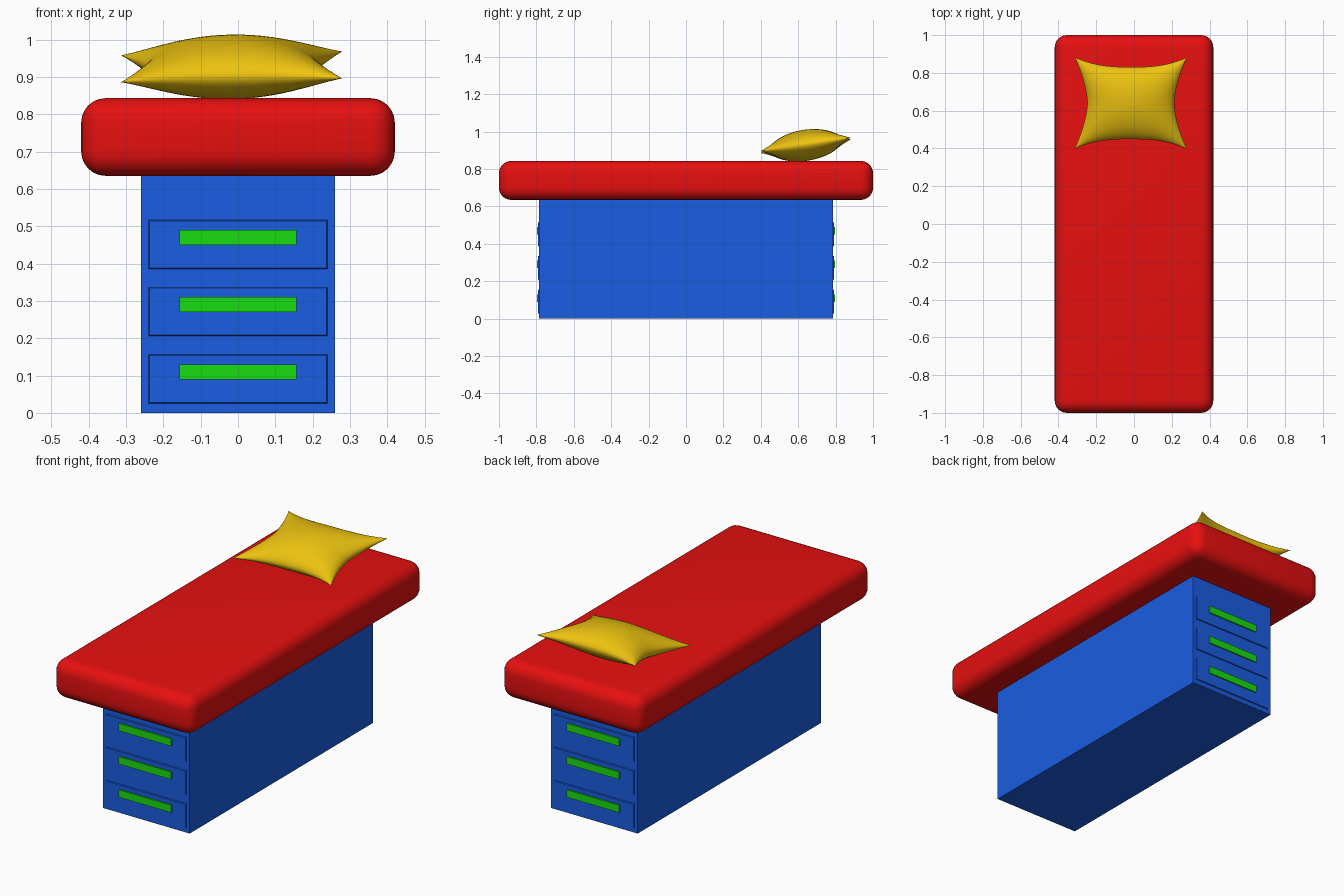
import bpy, bmesh, math
from mathutils import Matrix, Vector

if "Cube" in bpy.data.objects:
    bpy.data.objects.remove(bpy.data.objects["Cube"])


def material(name, rgb):
    m = bpy.data.materials.new(name)
    m.diffuse_color = (*rgb, 1)
    m.use_nodes = True
    m.node_tree.nodes["Principled BSDF"].inputs["Base Color"].default_value = m.diffuse_color
    return m


BLUE = material("blue", (0.01, 0.11, 0.75))
RED = material("red", (0.80, 0.005, 0.005))
GREEN = material("green", (0.01, 0.72, 0.005))
YELLOW = material("yellow", (0.85, 0.55, 0.005))


def finish(bm, name, mat):
    bmesh.ops.recalc_face_normals(bm, faces=bm.faces)
    mesh = bpy.data.meshes.new(name)
    bm.to_mesh(mesh)
    bm.free()
    mesh.materials.append(mat)
    obj = bpy.data.objects.new(name, mesh)
    bpy.context.collection.objects.link(obj)
    return obj


def box(name, size, loc, mat, bevel=0, segments=1, taper_side=0, taper=0):
    bm = bmesh.new()
    bmesh.ops.create_cube(bm, size=1)
    for v in bm.verts:
        v.co = Vector(a * b for a, b in zip(v.co, size))
        # outer face shrinks to give a chamfered rim
        if taper_side and v.co.y * taper_side > 0:
            v.co.x -= math.copysign(taper, v.co.x)
            v.co.z -= math.copysign(taper, v.co.z)
        v.co += Vector(loc)
    if bevel:
        bmesh.ops.bevel(bm, geom=bm.edges[:], offset=bevel, segments=segments,
                        profile=0.5, affect='EDGES')
    return finish(bm, name, mat)


def smooth(obj, angle):
    bpy.ops.object.select_all(action='DESELECT')
    obj.select_set(True)
    bpy.context.view_layer.objects.active = obj
    bpy.ops.object.shade_smooth_by_angle(angle=math.radians(angle))


# Cabinet base
box("cabinet", (0.52, 1.57, 0.64), (0, 0, 0.32), BLUE)

# Three drawers with handles at each end
for end, side in (("front", -1), ("back", 1)):
    for i, z in enumerate((0.091, 0.271, 0.451)):
        box(f"{end}_drawer_{i + 1}", (0.486, 0.012, 0.138), (0, side * 0.784, z),
            BLUE, taper_side=side, taper=0.006)
        box(f"{end}_handle_{i + 1}", (0.314, 0.012, 0.04), (0, side * 0.791, z + 0.019), GREEN)

# Mattress with rounded edges
mattress = box("mattress", (0.84, 2.0, 0.208), (0, 0, 0.739), RED, bevel=0.065, segments=6)
smooth(mattress, 40)

# Pillow: two puffed sheets joined at a pinched seam
bm = bmesh.new()
for sign in (1, -1):
    grid = bmesh.ops.create_grid(bm, x_segments=28, y_segments=28, size=1)
    for vert in grid["verts"]:
        u = math.sin(vert.co.x * math.pi / 2)
        v = math.sin(vert.co.y * math.pi / 2)
        puff = max(0, (1 - u * u) * (1 - v * v)) ** 0.55
        vert.co = (u * (0.23 + 0.067 * abs(v) ** 1.6),
                   v * (0.193 + 0.052 * abs(u) ** 2.6),
                   sign * 0.083 * puff)
bmesh.ops.remove_doubles(bm, verts=bm.verts, dist=0.0002)
tilt = Matrix.Rotation(math.radians(8.5), 4, 'X') @ Matrix.Rotation(math.radians(-1), 4, 'Y')
bm.transform(Matrix.Translation((-0.017, 0.64, 0.927)) @ tilt)
pillow = finish(bm, "pillow", YELLOW)
smooth(pillow, 50)
